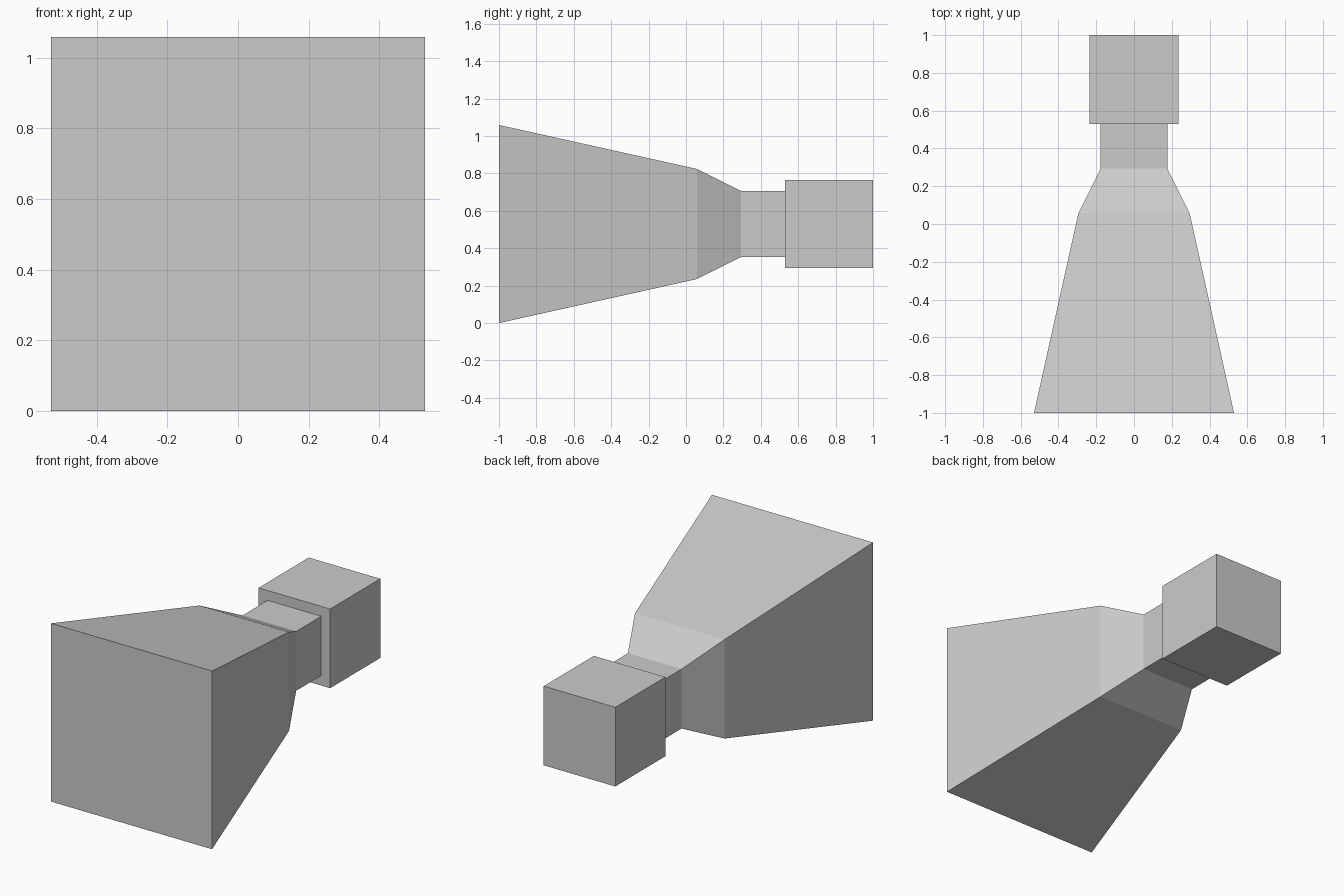
import bpy, bmesh

if "Cube" in bpy.data.objects:
    bpy.data.objects.remove(bpy.data.objects["Cube"])

U = 2 / 17          # model grid unit
CENTRE_Z = 4.5 * U  # height of the long axis


def square_loft(name, sections):
    """Closed solid lofted through square sections (y, half size) along y."""
    bm = bmesh.new()
    rings = []
    for y, h in sections:
        rings.append([bm.verts.new((sx * h * U, -1 + y * U, CENTRE_Z + sz * h * U))
                      for sx, sz in ((-1, -1), (1, -1), (1, 1), (-1, 1))])
    for a, b in zip(rings, rings[1:]):
        for i in range(4):
            j = (i + 1) % 4
            bm.faces.new((a[i], a[j], b[j], b[i]))
    bm.faces.new(rings[0])
    bm.faces.new(rings[-1])
    bmesh.ops.recalc_face_normals(bm, faces=bm.faces)
    mesh = bpy.data.meshes.new(name)
    bm.to_mesh(mesh)
    bm.free()
    obj = bpy.data.objects.new(name, mesh)
    bpy.context.collection.objects.link(obj)
    return obj


# Flared bell, shoulder and straight neck
square_loft("bell_and_neck", [(0, 4.5), (9, 2.5), (11, 1.5), (13, 1.5)])

# Cube block at the back end
square_loft("rear_block", [(13, 2), (17, 2)])
